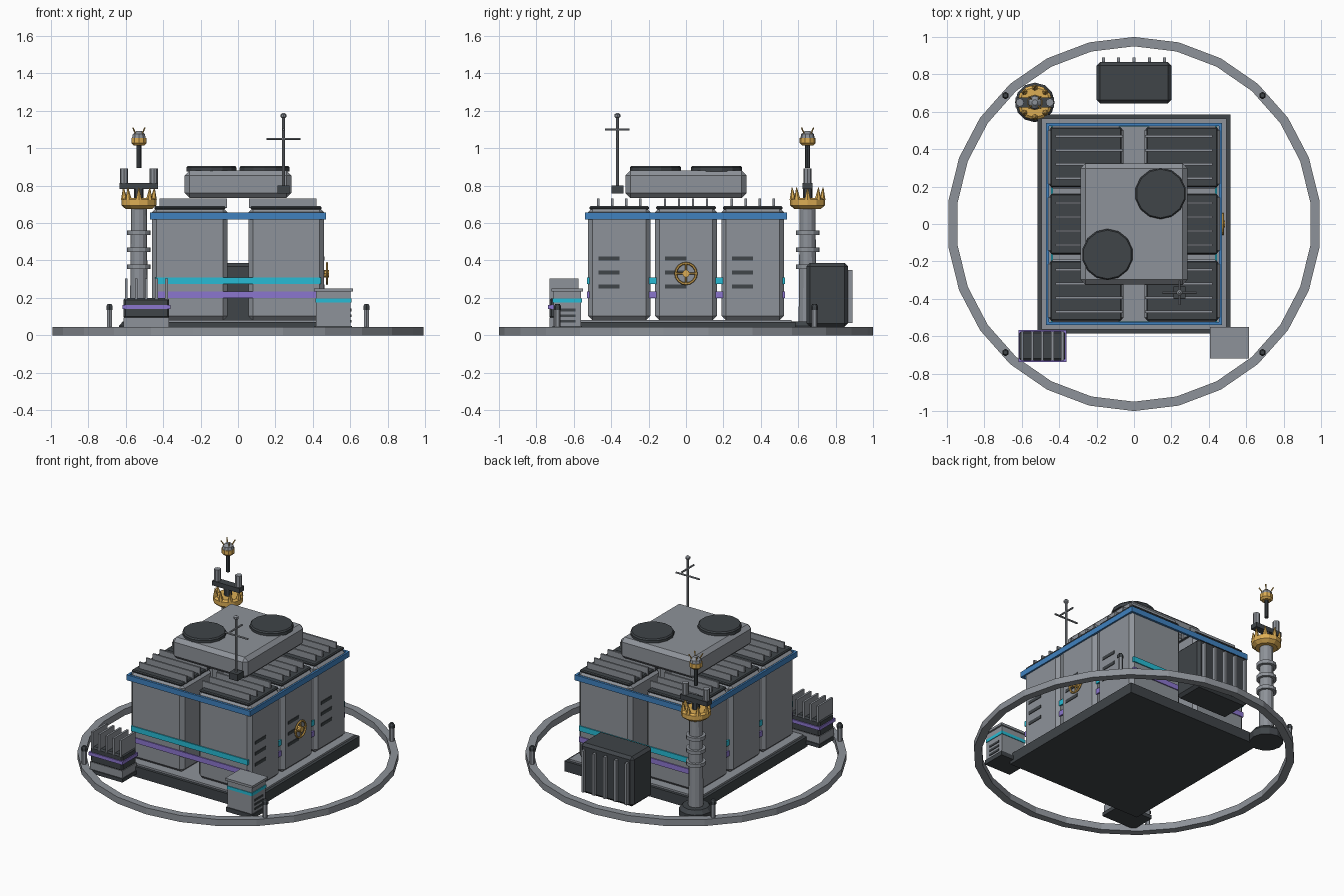
import bpy, bmesh, math
from mathutils import Vector

cube = bpy.data.objects.get("Cube")
if cube:
    bpy.data.objects.remove(cube)


def material(name, r, g, b):
    m = bpy.data.materials.new(name)
    m.use_nodes = True
    m.diffuse_color = (r, g, b, 1)
    m.node_tree.nodes["Principled BSDF"].inputs["Base Color"].default_value = (r, g, b, 1)
    return m


GRAY = material("steel gray", 0.27, 0.29, 0.32)
DARK = material("charcoal", 0.05, 0.058, 0.065)
BLUE = material("blue trim", 0.05, 0.22, 0.52)
CYAN = material("cyan stripe", 0.02, 0.50, 0.66)
PURPLE = material("purple stripe", 0.26, 0.18, 0.62)
GOLD = material("gold", 0.72, 0.42, 0.09)


def finish(name, bm, mat):
    bmesh.ops.recalc_face_normals(bm, faces=bm.faces)
    mesh = bpy.data.meshes.new(name)
    bm.to_mesh(mesh)
    bm.free()
    mesh.materials.append(mat)
    ob = bpy.data.objects.new(name, mesh)
    bpy.context.collection.objects.link(ob)
    return ob


def box(name, mat, x, y, z, bevel=0):
    """Box from three (low, high) ranges."""
    bm = bmesh.new()
    bmesh.ops.create_cube(bm, size=1)
    for v in bm.verts:
        v.co = [(lo + hi) / 2 + c * (hi - lo) for c, (lo, hi) in zip(v.co, (x, y, z))]
    if bevel:
        bmesh.ops.bevel(bm, geom=bm.edges[:], offset=bevel, segments=1, affect='EDGES')
    return finish(name, bm, mat)


def span(centre, half):
    return (centre - half, centre + half)


def lathe(name, mat, x, y, profile, sides, closed=False):
    """Turn a (radius, z) profile about a vertical axis."""
    bm = bmesh.new()
    rings = []
    for r, z in profile:
        rings.append([bm.verts.new((x + r * math.sin(math.tau * i / sides),
                                    y + r * math.cos(math.tau * i / sides), z))
                      for i in range(sides)])
    pairs = list(zip(rings, rings[1:]))
    if closed:
        pairs.append((rings[-1], rings[0]))
    for a, b in pairs:
        for i in range(sides):
            j = (i + 1) % sides
            bm.faces.new((a[i], a[j], b[j], b[i]))
    if not closed:
        bm.faces.new(rings[0])
        bm.faces.new(rings[-1])
    return finish(name, bm, mat)


def rod(name, mat, start, end, r1, r2=None, sides=8):
    a, b = Vector(start), Vector(end)
    bm = bmesh.new()
    bmesh.ops.create_cone(bm, cap_ends=True, segments=sides, radius1=r1,
                          radius2=r1 if r2 is None else r2, depth=(b - a).length)
    bm.transform((b - a).to_track_quat('Z', 'Y').to_matrix().to_4x4())
    bmesh.ops.translate(bm, verts=bm.verts, vec=(a + b) / 2)
    return finish(name, bm, mat)


def frame(name, mat, hx, hy, z, t, cx=0, cy=0):
    """Hollow rectangular band."""
    bm = bmesh.new()
    loops = []
    for inset, h in ((0, z[0]), (0, z[1]), (t, z[1]), (t, z[0])):
        loops.append([bm.verts.new((cx + sx * (hx - inset), cy + sy * (hy - inset), h))
                      for sx, sy in ((-1, -1), (1, -1), (1, 1), (-1, 1))])
    for k in range(4):
        a, b = loops[k], loops[(k + 1) % 4]
        for i in range(4):
            j = (i + 1) % 4
            bm.faces.new((a[i], a[j], b[j], b[i]))
    return finish(name, bm, mat)


# Perimeter ring and its marker posts
lathe("perimeter_ring", GRAY, 0, 0, [(1, 0), (1, 0.045), (0.95, 0.045), (0.95, 0)], 26, closed=True)
for sx in (-1, 1):
    for sy in (-1, 1):
        px, py = 0.687 * sx, 0.687 * sy
        lathe("post_stem", GRAY, px, py, [(0.016, 0.03), (0.016, 0.135)], 6)
        lathe("post_cap", DARK, px, py, [(0.02, 0.135), (0.02, 0.155), (0.012, 0.167)], 6)

# Base slab
box("base_slab", DARK, (-0.515, 0.515), (-0.585, 0.585), (0, 0.07))
box("base_plate", GRAY, (-0.495, 0.495), (-0.565, 0.565), (0.07, 0.082))

# Six storage modules with finned tops and side vents
for sx in (-1, 1):
    for row in (-1, 0, 1):
        cx, cy = 0.257 * sx, 0.357 * row
        box("module", GRAY, span(cx, 0.202), span(cy, 0.166), (0.08, 0.682), 0.024)
        box("module_top", DARK, span(cx, 0.19), span(cy, 0.16), (0.672, 0.69), 0.006)
        for k in range(4):
            box("cooling_fin", GRAY, span(0.24 * sx, 0.18), span(cy + 0.075 * (k - 1.5), 0.006), (0.68, 0.732))
        if sx > 0:
            for k in range(3):
                box("module_vent", DARK, (0.45, 0.463), span(cy - 0.055, 0.057), span(0.26 + 0.075 * k, 0.011))

# Bands around the module block
frame("top_trim", BLUE, 0.47, 0.54, (0.62, 0.657), 0.015)
frame("cyan_band", CYAN, 0.443, 0.53, (0.274, 0.31), 0.01)
frame("purple_band", PURPLE, 0.443, 0.53, (0.2, 0.235), 0.01)

# Hand wheel on the side
bpy.ops.mesh.primitive_torus_add(major_segments=16, minor_segments=6, major_radius=0.055,
                                 minor_radius=0.007, location=(0.476, 0, 0.33),
                                 rotation=(0, math.pi / 2, 0))
wheel = bpy.context.object
wheel.name = "wheel_rim"
wheel.data.materials.append(GOLD)
rod("wheel_spoke", GOLD, (0.476, -0.055, 0.33), (0.476, 0.055, 0.33), 0.005, sides=6)
rod("wheel_spoke", GOLD, (0.476, 0, 0.275), (0.476, 0, 0.385), 0.005, sides=6)
rod("wheel_hub", GOLD, (0.455, 0, 0.33), (0.487, 0, 0.33), 0.02, sides=8)

# Rooftop cooling unit with two fans
box("roof_unit", GRAY, (-0.285, 0.285), (-0.323, 0.323), (0.735, 0.88), 0.025)
for s in (-1, 1):
    lathe("roof_fan", DARK, 0.142 * s, 0.163 * s, [(0.137, 0.875), (0.137, 0.897), (0.13, 0.906)], 14)

# Roof antenna
ax, ay = 0.243, -0.367
box("antenna_foot", DARK, span(ax, 0.032), span(ay, 0.032), (0.757, 0.802))
rod("antenna_mast", GRAY, (ax, ay, 0.79), (ax, ay, 1.17), 0.008)
rod("antenna_bar", GRAY, (ax - 0.09, ay, 1.05), (ax + 0.09, ay, 1.05), 0.006)
rod("antenna_bar", GRAY, (ax, ay - 0.065, 1.1), (ax, ay + 0.065, 1.1), 0.006)
lathe("antenna_ball", GRAY, ax, ay, [(0.006, 1.16), (0.016, 1.168), (0.016, 1.18), (0.006, 1.189)], 8)

# Rear transformer cabinet
box("rear_cabinet", DARK, (-0.2, 0.2), (0.645, 0.865), (0.045, 0.387), 0.018)
for k in range(-2, 3):
    box("rear_cabinet_fin", GRAY, span(0.082 * k, 0.008), (0.86, 0.89), (0.065, 0.35))

# Finned unit at the front corner
cx, cy = -0.49, -0.652
box("finned_unit_base", GRAY, span(cx, 0.122), span(cy, 0.078), (0.04, 0.095))
box("finned_unit_foot", DARK, span(cx, 0.128), span(cy, 0.085), (0.02, 0.045))
box("finned_unit_body", DARK, span(cx, 0.122), span(cy, 0.078), (0.09, 0.2), 0.01)
frame("finned_unit_stripe", PURPLE, 0.128, 0.085, (0.14, 0.163), 0.012, cx, cy)
for k in range(-2, 3):
    box("finned_unit_fin", GRAY, span(cx + 0.054 * k, 0.007), span(cy, 0.078), (0.19, 0.303))

# Control box at the other front corner
cx, cy = 0.51, -0.635
box("control_box_foot", DARK, span(cx, 0.1), span(cy, 0.08), (0.02, 0.05))
box("control_box_body", GRAY, span(cx, 0.092), span(cy, 0.074), (0.045, 0.236))
box("control_box_lid", GRAY, span(cx, 0.104), span(cy, 0.084), (0.234, 0.25))
frame("control_box_stripe", CYAN, 0.096, 0.078, (0.176, 0.197), 0.01, cx, cy)
for k in range(3):
    box("control_box_vent", DARK, (0.598, 0.606), span(cy, 0.045), span(0.075 + 0.03 * k, 0.007))

# Corner tower
tx, ty = -0.53, 0.65
lathe("tower_foot", DARK, tx, ty, [(0.106, 0), (0.106, 0.05), (0.085, 0.075)], 12)
lathe("tower_column", GRAY, tx, ty, [(0.048, 0.07), (0.042, 0.69)], 12)
for z in (0.367, 0.457, 0.547):
    lathe("tower_collar", GRAY, tx, ty, [(0.063, z - 0.012), (0.063, z + 0.012)], 12)
lathe("tower_crown", GOLD, tx, ty, [(0.07, 0.675), (0.094, 0.695), (0.094, 0.725), (0.08, 0.735)], 12)
for k in range(8):
    c, s = math.cos(math.tau * k / 8), math.sin(math.tau * k / 8)
    rod("crown_spike", GOLD, (tx + 0.078 * c, ty + 0.078 * s, 0.725),
        (tx + 0.083 * c, ty + 0.083 * s, 0.79), 0.018, 0.002, 6)
box("tower_crossbeam", DARK, span(tx, 0.103), span(ty, 0.026), (0.783, 0.815))
rod("tower_neck", DARK, (tx, ty, 0.72), (tx, ty, 0.79), 0.025)
for s in (-1, 1):
    rod("beam_post", GRAY, (tx + 0.08 * s, ty, 0.81), (tx + 0.08 * s, ty, 0.893), 0.022)

# Tower beacon
rod("beacon_mast", DARK, (tx, ty, 0.895), (tx, ty, 1.02), 0.013)
lathe("beacon_cup", GOLD, tx, ty, [(0.03, 1.015), (0.042, 1.027), (0.042, 1.055)], 10)
lathe("beacon_dome", GRAY, tx, ty, [(0.038, 1.055), (0.034, 1.075), (0.015, 1.092)], 10)
for k in range(4):
    c, s = math.cos(math.tau * (k + 0.5) / 4), math.sin(math.tau * (k + 0.5) / 4)
    rod("beacon_prong", GOLD, (tx + 0.02 * c, ty + 0.02 * s, 1.07),
        (tx + 0.045 * c, ty + 0.045 * s, 1.11), 0.004, sides=5)
